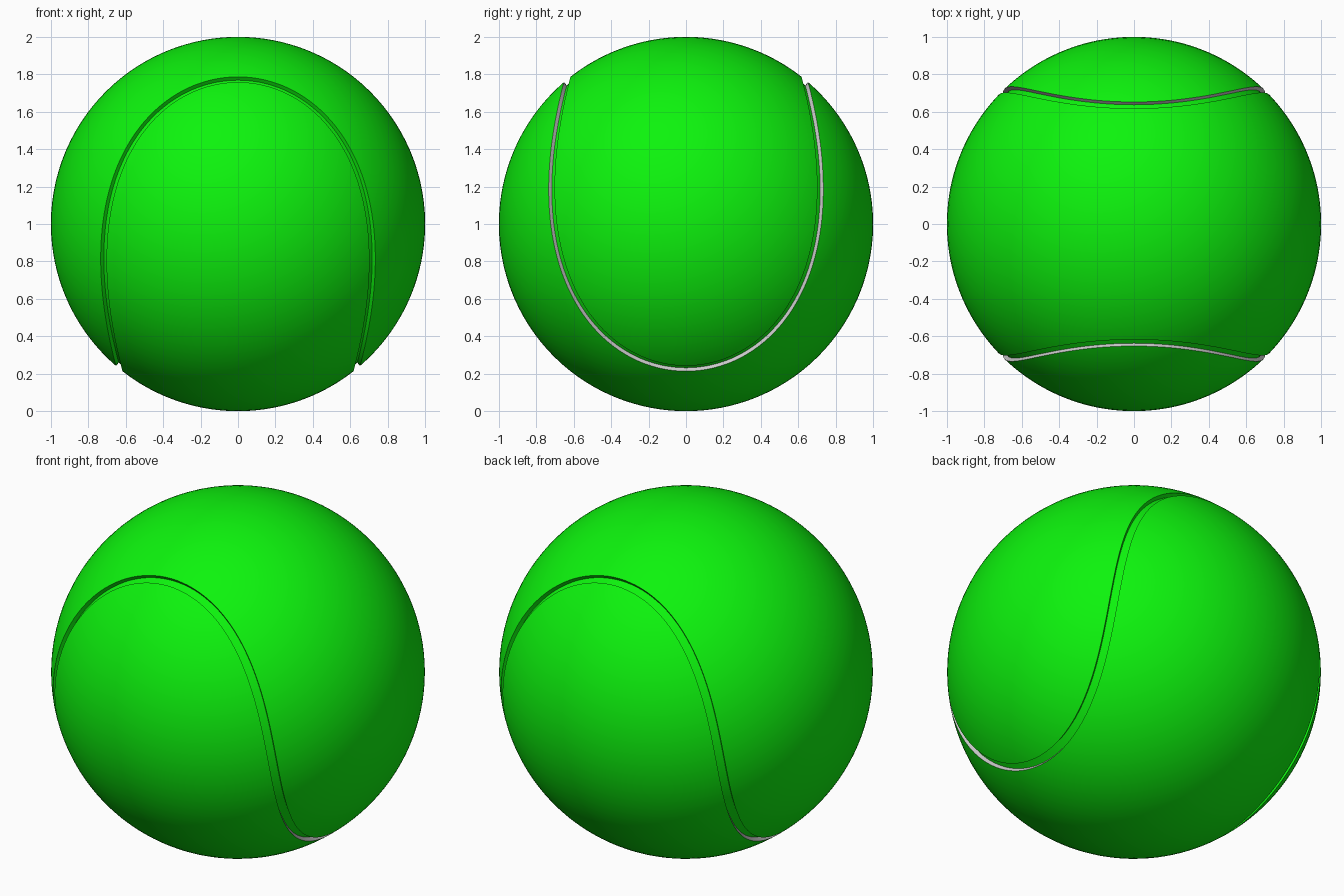
import bpy, bmesh, math
from mathutils import Vector

if "Cube" in bpy.data.objects:
    bpy.data.objects.remove(bpy.data.objects["Cube"])

A = 0.8175               # seam shape
B = 1 - A
C = 2 * math.sqrt(A * B)
WIDTH, DEPTH = 0.045, 0.023
N, COLS = 240, 48
CENTRE = Vector((0, 0, 1))

green = bpy.data.materials.new("green_felt")
green.diffuse_color = (0.004, 0.9, 0.004, 1)
green.use_nodes = True
green.node_tree.nodes["Principled BSDF"].inputs["Base Color"].default_value = green.diffuse_color


def seam(t):
    return Vector((A * math.cos(t) - B * math.cos(3 * t),
                   A * math.sin(t) + B * math.sin(3 * t),
                   -C * math.cos(2 * t)))


def seam_loop(offset, radius=1.0):
    """Closed seam shifted sideways along the ball's surface."""
    pts = []
    for i in range(N):
        t = 2 * math.pi * i / N
        p = seam(t)
        side = p.cross(seam(t + 1e-4) - seam(t - 1e-4)).normalized()
        pts.append((p + side * offset).normalized() * radius)
    return pts


def make_object(name, rows, closed, material):
    """Skin a grid of points and turn every patch outwards."""
    bm = bmesh.new()
    grid = [[bm.verts.new(p + CENTRE) for p in row] for row in rows]
    for r0, r1 in zip(grid, grid[1:]):
        count = len(r0) if closed else len(r0) - 1
        for i in range(count):
            j = (i + 1) % len(r0)
            bm.faces.new((r0[i], r0[j], r1[j], r1[i]))
    bmesh.ops.remove_doubles(bm, verts=bm.verts, dist=1e-5)
    bm.normal_update()
    if not closed:
        facing = sum(f.normal.dot(f.calc_center_median() - CENTRE) for f in bm.faces)
        if facing < 0:
            bmesh.ops.reverse_faces(bm, faces=bm.faces[:])
    mesh = bpy.data.meshes.new(name)
    bm.to_mesh(mesh)
    bm.free()
    obj = bpy.data.objects.new(name, mesh)
    bpy.context.collection.objects.link(obj)
    if material:
        mesh.materials.append(material)
    bpy.context.view_layer.objects.active = obj
    obj.select_set(True)
    bpy.ops.object.shade_smooth_by_angle(angle=math.radians(35))
    obj.select_set(False)
    return obj


def make_panel(name, loop, start, mirror):
    """Fill one side of the seam with arcs between mirrored seam points."""
    rows = []
    for i in range(start, start + N // 2 + 1):
        p, q = loop[i % N], loop[(mirror - i) % N]
        rows.append([p.lerp(q, k / COLS).normalized() for k in range(COLS + 1)])
    make_object(name, rows, False, green)


half = WIDTH / 2
lower, upper = seam_loop(-half), seam_loop(half)
lower_in, upper_in = seam_loop(-half, 1 - DEPTH), seam_loop(half, 1 - DEPTH)

# Two felt panels
make_panel("lower_panel", lower, -N // 4, N // 2)
make_panel("upper_panel", upper, 0, 0)

# Recessed seam: grey wall on the lower panel, green floor and upper wall
make_object("seam_edge", [lower, lower_in], True, None)
make_object("seam_groove", [lower_in, upper_in, upper], True, green)
